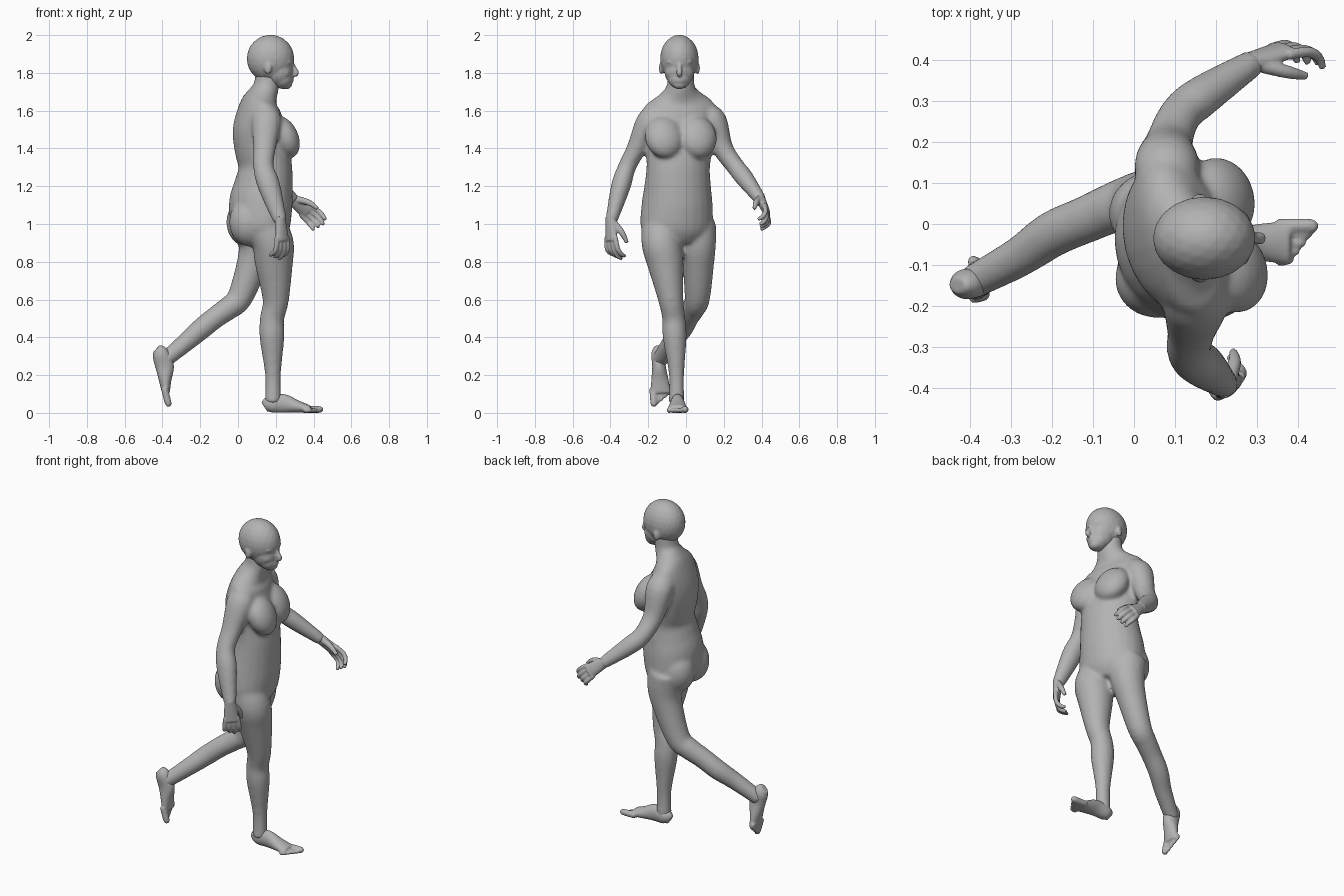
import bpy
import bmesh
from math import cos, sin, tau, radians
from mathutils import Matrix, Vector

cube = bpy.data.objects.get("Cube")
if cube:
    bpy.data.objects.remove(cube, do_unlink=True)

FORWARD = Vector((1, 0, 0))
UP = Vector((0, 0, 1))
TWIST = Matrix.Rotation(radians(15), 4, "Z")
bm = bmesh.new()

grey = (.45, .45, .45, 1)
skin = bpy.data.materials.new("plain grey")
skin.use_nodes = True
skin.diffuse_color = grey
skin.node_tree.nodes["Principled BSDF"].inputs["Base Color"].default_value = grey


def spline(rows, steps):
    """Smooth curve through rows of centre and two radii."""
    rows = [Vector(row) for row in rows]
    last = len(rows) - 1
    slopes = [(rows[min(i + 1, last)] - rows[max(i - 1, 0)]) / 2
              for i in range(last + 1)]
    samples = []
    for i in range(last):
        start, end = rows[i], rows[i + 1]
        for step in range(steps):
            t = step / steps
            ease = t * t * (3 - t - t)
            samples.append(start.lerp(end, ease)
                           + slopes[i] * (t * (1 - t) * (1 - t))
                           - slopes[i + 1] * (t * t * (1 - t)))
    return samples + [rows[last]]


def loft(rows, ref=FORWARD, place=Matrix(), steps=4, sides=24):
    """Tube of elliptical rings; the first radius lies along ref."""
    samples = spline(rows, steps)
    centres = [Vector(sample[:3]) for sample in samples]
    last = len(samples) - 1
    rings = []
    for i, (centre, sample) in enumerate(zip(centres, samples)):
        along = (centres[min(i + 1, last)] - centres[max(i - 1, 0)]).normalized()
        u = (ref - along * ref.dot(along)).normalized()
        v = along.cross(u)
        deep, wide = sample[3:]
        ring = []
        for side in range(sides):
            angle = tau * side / sides
            point = centre + u * (deep * cos(angle)) + v * (wide * sin(angle))
            ring.append(bm.verts.new(place @ point))
        rings.append(ring)
    for low, high in zip(rings, rings[1:]):
        for k in range(sides):
            bm.faces.new((low[k - 1], low[k], high[k], high[k - 1]))
    bm.faces.new(rings[0])
    bm.faces.new(rings[last])


def limb(joints, flat=1, ref=FORWARD, place=Matrix()):
    """Tube through joints of position and radius, flattened across ref."""
    loft([(*joint, joint[3] * flat) for joint in joints], ref, place)


def blob(centre, size, turn=Matrix()):
    """Ellipsoid that swells the surface."""
    shape = Matrix.Translation(centre) @ turn @ Matrix.Diagonal((*size, 1))
    bmesh.ops.create_icosphere(bm, subdivisions=3, radius=1, matrix=shape)


def frame(origin, forward, up):
    """Local axes: x forward, z up, placed at origin."""
    x = Vector(forward).normalized()
    y = Vector(up).cross(x).normalized()
    axes = Matrix((x, y, x.cross(y))).transposed().to_4x4()
    return Matrix.Translation(origin) @ axes


def foot(place, inner):
    """Foot resting on its sole, heel at the origin; inner is the big toe side."""
    profile = ((.01, .03, .02), (.04, .045, .037), (.11, .05, .036),
               (.18, .034, .046), (.25, .02, .054))
    loft([(x, 0, thick, thick, wide) for x, thick, wide in profile], UP, place)
    for toe in range(5):
        y = inner * (.04 - .021 * toe)
        radius = .013 if toe else .018
        tip = .32 - .015 * toe
        limb([(.22, y, radius, radius), (tip - .02, y, radius, radius),
              (tip, y, radius, radius / 2)], ref=UP, place=place)


def hand(place, inner):
    """Relaxed hand with the wrist at the origin; inner is the thumb side."""
    loft([(-.03, 0, 0, .028, .03), (.04, 0, 0, .023, .038),
          (.1, 0, 0, .018, .043)], UP, place)
    for finger in range(4):
        y = inner * (.034 - .023 * finger)
        tip = .19 - .01 * abs(finger - 1)
        limb([(.08, y, 0, .013), (.14, y * 1.2, -.01, .013),
              (tip - .01, y * 1.2, -.035, .012), (tip, y * 1.2, -.065, .009)],
             ref=UP, place=place)
    limb([(.01, inner * .02, -.01, .018), (.06, inner * .05, -.035, .016),
          (.11, inner * .06, -.06, .01)], ref=UP, place=place)


def finish(name, voxel, rounds):
    """Fuse the volumes built so far into one softened skin."""
    bmesh.ops.recalc_face_normals(bm, faces=bm.faces)
    mesh = bpy.data.meshes.new(name)
    bm.to_mesh(mesh)
    bm.clear()
    mesh.materials.append(skin)
    part = bpy.data.objects.new(name, mesh)
    bpy.context.collection.objects.link(part)
    remesh = part.modifiers.new("merge", "REMESH")
    remesh.mode = "VOXEL"
    remesh.voxel_size = voxel
    remesh.use_smooth_shade = True
    soften = part.modifiers.new("soften", "SMOOTH")
    soften.factor = .5
    soften.iterations = rounds


# Torso and neck: x, height, depth and width, turned slightly to the left
spine = ((.12, .9, .11, .13), (.12, .97, .15, .19), (.12, 1.1, .167, .19),
         (.135, 1.2, .155, .178), (.145, 1.3, .14, .17), (.125, 1.4, .14, .18),
         (.11, 1.5, .135, .19), (.11, 1.59, .11, .2), (.115, 1.64, .09, .18),
         (.13, 1.68, .075, .12), (.15, 1.73, .067, .075), (.16, 1.82, .065, .07))
loft([(x, .03 * z - .08, z, deep, wide) for x, z, deep, wide in spine],
     TWIST @ FORWARD)

# Breasts and buttocks
slope = TWIST @ Matrix.Rotation(radians(-25), 4, "Y")
for breast, buttock in (((.242, -.115, 1.46), (.06, -.13, 1.01)),
                        ((.21, .06, 1.46), (.045, .03, 1.01))):
    blob(breast, (.076, .105, .12), slope)
    blob(buttock, (.108, .1, .13), TWIST)

# Arms, from shoulder through elbow to wrist
right_wrist = (.225, -.397, 1.01)
left_wrist = (.295, .397, 1.125)
limb([(.14, -.15, 1.58, .07), (.15, -.195, 1.54, .08), (.14, -.262, 1.4, .06),
      (.135, -.313, 1.3, .055), (.165, -.345, 1.2, .06),
      (*right_wrist, .036)], flat=.87)
limb([(.085, .1, 1.58, .07), (.08, .145, 1.54, .08), (.085, .195, 1.4, .06),
      (.112, .265, 1.3, .053), (.165, .312, 1.24, .053),
      (*left_wrist, .035)], flat=.92)

# Standing right leg
limb([(.14, -.13, 1, .11), (.185, -.13, .9, .11), (.19, -.11, .8, .102),
      (.2, -.08, .6, .07), (.18, -.065, .5, .064), (.18, -.06, .4, .066),
      (.185, -.05, .2, .042), (.185, -.05, .05, .044)], flat=.96)

# Trailing left leg, bent at the knee
limb([(.09, .05, 1, .11), (.1, .06, .9, .1), (.08, .065, .8, .085),
      (.01, .06, .61, .068), (-.05, .04, .555, .062), (-.12, .01, .505, .058),
      (-.2, -.025, .44, .057), (-.28, -.08, .37, .05), (-.4, -.145, .27, .042)])
finish("body", .01, 12)

foot(frame((.13, -.045, 0), FORWARD, UP), 1)
foot(frame((-.465, -.15, .34), (.08, .02, -.3), (1, 0, .27)), -1)
finish("feet", .006, 4)

hand(frame(right_wrist, (.1, 0, -1), (.6, -.7, 0)), 1)
hand(frame(left_wrist, (.75, .3, -.6), (.1, 1, .2)), -1)
finish("hands", .005, 3)

# Skull, jaw, chin, nose and lips
middle = -.035
blob((.172, middle, 1.876), (.126, .102, .126))
blob((.215, middle, 1.81), (.077, .08, .085))
blob((.235, middle, 1.77), (.055, .062, .055))
blob((.255, middle, 1.74), (.032, .036, .027))
limb([(.28, middle, 1.86, .012), (.297, middle, 1.825, .013),
      (.308, middle, 1.8, .016), (.296, middle, 1.787, .012)])
for height in (1.768, 1.755):
    blob((.28, middle, height), (.015, .026, .008))

# Brows, eyes, cheeks and ears
for side in (-1, 1):
    blob((.268, middle + side * .035, 1.857), (.018, .032, .009))
    blob((.262, middle + side * .036, 1.835), (.016, .018, .009))
    blob((.248, middle + side * .04, 1.8), (.027, .03, .03))
    blob((.158, middle + side * .096, 1.825), (.02, .012, .033),
         Matrix.Rotation(side * .3, 4, "Z"))
finish("head", .006, 6)
bm.free()
